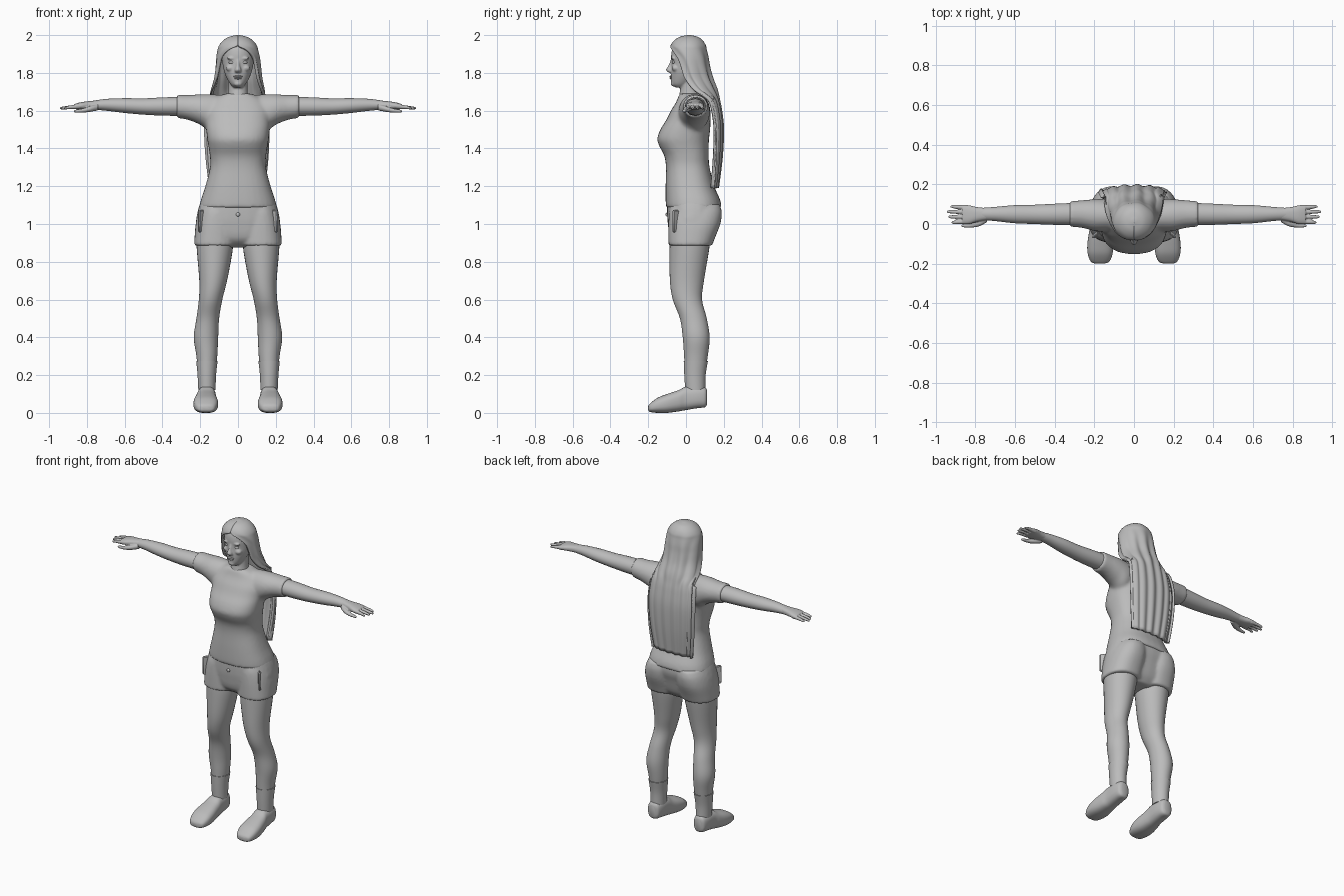
import bpy
import bmesh
import math
from mathutils import Matrix, Vector

if "Cube" in bpy.data.objects:
    bpy.data.objects.remove(bpy.data.objects["Cube"])

grey = bpy.data.materials.new("plain grey")
grey.use_nodes = True
grey.diffuse_color = (.5, .5, .5, 1)
shader = next(node for node in grey.node_tree.nodes if node.type == "BSDF_PRINCIPLED")
shader.inputs["Base Color"].default_value = grey.diffuse_color
shader.inputs["Roughness"].default_value = .7


def smooth_rows(rows, steps=5):
    """Catmull-Rom interpolation through a list of tuples."""
    result = []
    last = len(rows) - 1
    for i in range(last):
        quad = rows[max(i - 1, 0)], rows[i], rows[i + 1], rows[min(i + 2, last)]
        for k in range(steps):
            t = k / steps
            result.append([
                b + t / 2 * (c - a + t * (2 * a - 5 * b + 4 * c - d + t * (3 * (b - c) + d - a)))
                for a, b, c, d in zip(*quad)])
    return result + [list(rows[-1])]


def loft(bm, rows, axis="z", power=2, mirror=False, sides=32):
    """Closed skin through cross-sections (position, low a, high a, low b, high b)."""
    for sign in ((1, -1) if mirror else (1,)):
        rings = []
        for pos, a0, a1, b0, b1 in smooth_rows(rows):
            ring = []
            for k in range(sides):
                angle = math.tau * k / sides
                c, s = math.cos(angle), math.sin(angle)
                a = (a0 + a1) / 2 + (a1 - a0) / 2 * math.copysign(abs(c) ** (2 / power), c)
                b = (b0 + b1) / 2 + (b1 - b0) / 2 * math.copysign(abs(s) ** (2 / power), s)
                x, y, z = {"x": (pos, a, b), "y": (a, pos, b), "z": (a, b, pos)}[axis]
                ring.append(bm.verts.new((sign * x, y, z)))
            rings.append(ring)
        for low, high in zip(rings, rings[1:]):
            for k in range(sides):
                n = (k + 1) % sides
                bm.faces.new((low[k], low[n], high[n], high[k]))
        bm.faces.new(rings[0])
        bm.faces.new(rings[-1])


def blob(bm, centre, radii, mirror=False):
    """Ellipsoid, optionally on both sides."""
    for sign in ((1, -1) if mirror else (1,)):
        place = Matrix.Translation((sign * centre[0], centre[1], centre[2]))
        bmesh.ops.create_uvsphere(bm, u_segments=20, v_segments=12, radius=1,
                                  matrix=place @ Matrix.Diagonal((*radii, 1)))


def finish(name, bm, voxel=0, relax=4, recalc=True):
    """Turn a bmesh into an object; a voxel size fuses its pieces into one skin."""
    if recalc:
        bmesh.ops.recalc_face_normals(bm, faces=bm.faces)
    mesh = bpy.data.meshes.new(name)
    bm.to_mesh(mesh)
    bm.free()
    mesh.materials.append(grey)
    mesh.shade_smooth()
    mesh.set_sharp_from_angle(angle=math.radians(50))
    obj = bpy.data.objects.new(name, mesh)
    bpy.context.collection.objects.link(obj)
    if voxel:
        fuse = obj.modifiers.new("fuse", "REMESH")
        fuse.mode = "VOXEL"
        fuse.voxel_size = voxel
        fuse.use_smooth_shade = True
        soften = obj.modifiers.new("soften", "SMOOTH")
        soften.factor = .5
        soften.iterations = relax
    return obj


def centred(rows):
    return [(z, -w, w, front, back) for z, w, front, back in rows]


# Shirt: torso and short sleeves
bm = bmesh.new()
loft(bm, centred([
    (1.085, .207, -.106, .19), (1.13, .196, -.108, .18), (1.2, .173, -.108, .15),
    (1.3, .148, -.106, .125), (1.36, .149, -.115, .12), (1.41, .156, -.14, .12),
    (1.45, .163, -.152, .122), (1.5, .168, -.136, .128), (1.55, .17, -.105, .13),
    (1.6, .17, -.08, .13), (1.64, .15, -.055, .12), (1.67, .115, -.042, .1),
    (1.69, .07, -.035, .085)]), power=2.4)
loft(bm, [
    (.06, -.03, .11, 1.53, 1.68), (.14, -.04, .125, 1.49, 1.687), (.2, -.035, .125, 1.525, 1.687),
    (.26, -.02, .12, 1.55, 1.683), (.325, -.014, .115, 1.562, 1.684)], "x", mirror=True)
finish("shirt", bm, .01, relax=6)

# Shorts: hips and two short legs
bm = bmesh.new()
loft(bm, centred([
    (.875, .08, -.03, .1), (.92, .18, -.08, .135), (1, .22, -.096, .16),
    (1.06, .215, -.1, .178), (1.12, .198, -.1, .175)]), power=2.4)
loft(bm, [
    (.885, .012, .232, -.092, .138), (.93, .01, .23, -.093, .155), (1, .008, .224, -.093, .182),
    (1.06, .01, .21, -.09, .19), (1.1, .02, .19, -.08, .18)], power=2.3, mirror=True)
finish("shorts", bm, .009)

# Slanted side pockets
bm = bmesh.new()
for sign in (1, -1):
    turn = Matrix.Rotation(sign * math.radians(-47), 4, Vector((0, 0, 1)))
    place = Matrix.Translation((sign * .186, -.045, 1.015))
    bmesh.ops.create_cube(bm, size=1, matrix=place @ turn @ Matrix.Rotation(math.pi / 2, 4, "Z")
                          @ Matrix.Diagonal((.016, .07, .12, 1)))
bmesh.ops.bevel(bm, geom=bm.edges[:], offset=.006, segments=3, affect="EDGES")
finish("shorts_pockets", bm)

# Front button
bm = bmesh.new()
blob(bm, (0, -.1, 1.05), (.011, .008, .011))
finish("shorts_button", bm)

# Legs and socks
bm = bmesh.new()
loft(bm, [
    (.93, .025, .222, -.085, .13), (.85, .03, .217, -.087, .12), (.7, .058, .205, -.085, .095),
    (.6, .083, .207, -.07, .085), (.5, .1, .22, -.032, .11), (.4, .105, .234, -.017, .125),
    (.3, .11, .22, -.01, .115), (.2, .12, .21, -.005, .1), (.12, .122, .207, 0, .1)], mirror=True)
finish("legs", bm)

bm = bmesh.new()
loft(bm, [
    (.275, .108, .221, -.012, .116), (.2, .116, .214, -.009, .104), (.12, .119, .21, -.004, .102)],
    mirror=True)
finish("socks", bm)

# Shoes, toe to heel
bm = bmesh.new()
loft(bm, [
    (-.2, .155, .19, .015, .035), (-.19, .125, .217, .005, .05), (-.15, .108, .233, 0, .08),
    (-.1, .106, .235, 0, .1), (-.04, .113, .226, .008, .12), (0, .117, .217, .015, .139),
    (.06, .119, .214, .025, .142), (.1, .128, .206, .03, .135), (.112, .145, .19, .045, .12)],
    "y", power=2.6, mirror=True)
finish("shoes", bm)

# Arms, palms, fingers and thumbs
bm = bmesh.new()
loft(bm, [
    (.28, -.005, .107, 1.572, 1.674), (.4, -.004, .102, 1.574, 1.67), (.5, 0, .097, 1.579, 1.665),
    (.6, .004, .095, 1.588, 1.666), (.7, .015, .086, 1.6, 1.662), (.77, .02, .081, 1.606, 1.652)],
    "x", mirror=True)
finish("arms", bm)

bm = bmesh.new()
loft(bm, [
    (.74, .02, .08, 1.607, 1.655), (.79, .012, .085, 1.606, 1.65), (.83, .0, .094, 1.606, 1.645),
    (.865, .0, .096, 1.608, 1.636)], "x", power=2.4, mirror=True)
for y, spread, tip in ((.012, -.004, .92), (.036, 0, .935), (.06, .002, .943), (.083, .005, .925)):
    loft(bm, [
        (.84, y - .011, y + .011, 1.609, 1.634),
        (.89, y + spread / 2 - .01, y + spread / 2 + .01, 1.609, 1.628),
        (tip - .01, y + spread - .008, y + spread + .008, 1.606, 1.621),
        (tip, y + spread - .004, y + spread + .004, 1.609, 1.617)], "x", mirror=True, sides=16)
loft(bm, [
    (.74, .01, .045, 1.602, 1.635), (.78, -.012, .025, 1.594, 1.625),
    (.82, -.018, .007, 1.59, 1.612), (.86, -.017, 0, 1.59, 1.605),
    (.87, -.012, -.005, 1.594, 1.6)], "x", mirror=True, sides=16)
finish("hands", bm, .0035, relax=3)

# Head, neck, nose, brows and chin
bm = bmesh.new()
loft(bm, centred([
    (1.722, .022, -.055, 0), (1.735, .036, -.072, .02), (1.75, .047, -.078, .04),
    (1.78, .063, -.08, .07), (1.81, .074, -.08, .085), (1.85, .082, -.078, .1),
    (1.9, .085, -.078, .1), (1.94, .075, -.066, .09), (1.97, .05, -.03, .07),
    (1.98, .02, 0, .04)]))
loft(bm, centred([
    (1.64, .075, -.035, .09), (1.68, .055, -.036, .075), (1.72, .05, -.03, .07),
    (1.78, .05, -.03, .08)]))
loft(bm, centred([
    (1.8, .012, -.087, -.06), (1.807, .018, -.099, -.06), (1.818, .017, -.106, -.06),
    (1.84, .01, -.093, -.06), (1.868, .009, -.082, -.06)]))
blob(bm, (.034, -.068, 1.877), (.026, .01, .007), mirror=True)
blob(bm, (.04, -.055, 1.825), (.024, .02, .018), mirror=True)
blob(bm, (0, -.066, 1.743), (.022, .015, .015))
finish("head", bm, .005, relax=3)

bm = bmesh.new()
blob(bm, (.034, -.065, 1.856), (.016, .009, .008), mirror=True)
finish("eyes", bm)

bm = bmesh.new()
blob(bm, (0, -.079, 1.781), (.024, .009, .005))
blob(bm, (0, -.078, 1.772), (.02, .009, .006))
finish("lips", bm)

# Long hair: a cap that opens round the face and falls as a sheet down the back
hair_rows = smooth_rows([
    (2, .01, .005, .025, 180), (1.99, .05, -.035, .065, 180), (1.97, .08, -.065, .09, 180),
    (1.945, .1, -.081, .105, 178), (1.92, .108, -.084, .11, 152), (1.88, .115, -.08, .118, 130),
    (1.83, .12, -.07, .125, 122), (1.77, .126, -.06, .14, 115), (1.71, .14, -.02, .163, 105),
    (1.66, .15, .07, .175, 88), (1.6, .158, .1, .187, 85), (1.5, .163, .115, .197, 85),
    (1.35, .155, .115, .19, 85), (1.19, .135, .11, .17, 85)])
bm = bmesh.new()
columns = 72
grid = []
for z, width, front, back, opening in hair_rows:
    reach = math.radians(min(opening, 180))
    ripple = .004 * min(1, max(0, 1.97 - z) * 5)
    row = []
    for k in range(columns + 1):
        u = 2 * k / columns - 1
        t = reach * u
        wave = 1 + ripple * math.sin(19 * u) / width
        x = width * math.sin(t) * wave
        y = (front + back) / 2 + (back - front) / 2 * math.cos(t) * wave
        row.append(bm.verts.new((x, y + ripple * math.sin(23 * u), z)))
    grid.append(row)
for upper, lower in zip(grid, grid[1:]):
    for k in range(columns):
        bm.faces.new((upper[k], upper[k + 1], lower[k + 1], lower[k]))
bm.faces.new(grid[0][:-1][::-1])
hair = finish("hair", bm, recalc=False)
shell = hair.modifiers.new("thickness", "SOLIDIFY")
shell.thickness = .016
shell.offset = -1
